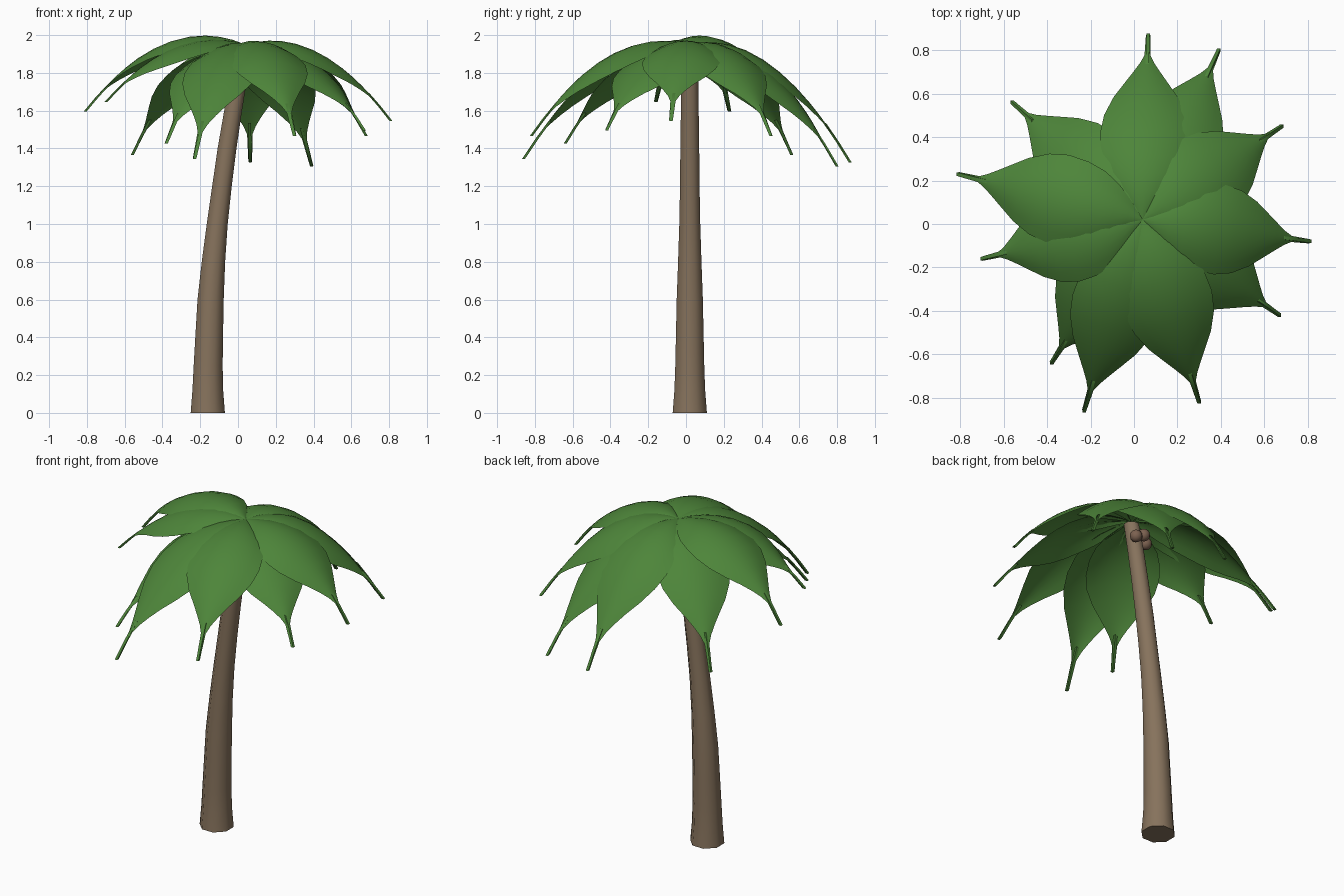
import bpy, bmesh, math
from mathutils import Vector

if "Cube" in bpy.data.objects:
    bpy.data.objects.remove(bpy.data.objects["Cube"])


def material(name, rgb):
    mat = bpy.data.materials.new(name)
    mat.use_nodes = True
    mat.diffuse_color = (*rgb, 1)
    mat.node_tree.nodes["Principled BSDF"].inputs["Base Color"].default_value = (*rgb, 1)
    return mat


GREEN = material("leaf green", (0.075, 0.235, 0.042))
BARK = material("bark brown", (0.24, 0.17, 0.108))
NUT = material("nut brown", (0.2, 0.12, 0.08))


def finish(bm, name, mat, angle=50):
    mesh = bpy.data.meshes.new(name)
    bm.to_mesh(mesh)
    bm.free()
    mesh.materials.append(mat)
    obj = bpy.data.objects.new(name, mesh)
    bpy.context.collection.objects.link(obj)
    bpy.ops.object.select_all(action='DESELECT')
    obj.select_set(True)
    bpy.context.view_layer.objects.active = obj
    bpy.ops.object.shade_smooth_by_angle(angle=math.radians(angle))
    return obj


def bridge(bm, rows, closed):
    """Join successive rows of vertices with quads."""
    n = len(rows[0])
    for a, b in zip(rows, rows[1:]):
        for i in range(n if closed else n - 1):
            j = (i + 1) % n
            bm.faces.new((a[i], a[j], b[j], b[i]))


def tube(bm, path, sides):
    """Capped horizontal-ring tube through (centre, radius) pairs."""
    rows = []
    for centre, radius in path:
        angles = [math.tau * (i + 0.5) / sides for i in range(sides)]
        rows.append([bm.verts.new(centre + radius * Vector((math.cos(a), math.sin(a), 0)))
                     for a in angles])
    bridge(bm, rows, True)
    bm.faces.new(rows[0][::-1])
    bm.faces.new(rows[-1])


# Leaning trunk: height, centre x, radius
TRUNK = [(0, -0.16, 0.098), (0.12, -0.16, 0.088), (0.25, -0.158, 0.083),
         (0.42, -0.152, 0.079), (0.6, -0.145, 0.075), (0.8, -0.13, 0.067),
         (1.0, -0.11, 0.06), (1.2, -0.085, 0.056), (1.4, -0.058, 0.054),
         (1.6, -0.026, 0.051), (1.78, 0.005, 0.049), (1.93, 0.035, 0.046)]
bm = bmesh.new()
tube(bm, [(Vector((x, 0.02, z)), r) for z, x, r in TRUNK], 8)
finish(bm, "trunk", BARK)

# Cluster of nuts under the crown
for x, y, z in [(0.06, 0.09, 1.82), (0, 0.085, 1.85), (-0.06, 0.03, 1.84)]:
    bm = bmesh.new()
    bmesh.ops.create_uvsphere(bm, u_segments=12, v_segments=8, radius=0.036)
    bmesh.ops.translate(bm, verts=bm.verts, vec=(x, y, z))
    finish(bm, "nut", NUT)

# Fronds: tip position and initial rise
CROWN = Vector((0.04, 0.02, 1.95))
FRONDS = [(0.065, 0.87, 1.33, 0.2), (0.39, 0.8, 1.31, 0.12), (0.68, 0.45, 1.47, 0.2),
          (0.81, -0.08, 1.55, 0.23), (0.67, -0.42, 1.5, 0.1), (0.3, -0.82, 1.47, 0.24),
          (-0.23, -0.86, 1.35, 0.18), (-0.38, -0.64, 1.43, 0.08), (-0.7, -0.16, 1.65, 0.24),
          (-0.81, 0.23, 1.6, 0.37), (-0.56, 0.56, 1.37, 0.12)]
# Leaf outline: fraction along the frond, half width
OUTLINE = [(0, 0.004), (0.08, 0.07), (0.16, 0.13), (0.25, 0.175), (0.35, 0.2),
           (0.46, 0.208), (0.56, 0.192), (0.66, 0.15), (0.74, 0.1), (0.8, 0.062),
           (0.85, 0.032), (0.89, 0.014), (1, 0.01)]
ACROSS = [i / 4 for i in range(-4, 5)]

for x, y, z, rise in FRONDS:
    flat = Vector((x - CROWN.x, y - CROWN.y, 0))
    side = Vector((-flat.y, flat.x, 0)).normalized()
    fall = rise + CROWN.z - z

    def spine(s):
        return CROWN + flat * s + Vector((0, 0, rise * s - fall * s * s))

    bm = bmesh.new()
    # Blade with drooping edges
    rows = []
    for s, half in OUTLINE:
        rows.append([bm.verts.new(spine(s) + side * half * u - Vector((0, 0, 0.33 * half * u * u)))
                     for u in ACROSS])
    bridge(bm, rows, False)
    bmesh.ops.reverse_faces(bm, faces=[f for f in bm.faces if f.normal.z < 0])
    bm.normal_update()
    for f in bm.faces:
        if f.normal.z < 0:
            f.normal_flip()
    # Slender stalk at the tip
    tube(bm, [(spine(s) - Vector((0, 0, 0.005)), 0.011) for s in (0.84, 0.92, 1)], 4)
    finish(bm, "frond", GREEN, 60)
